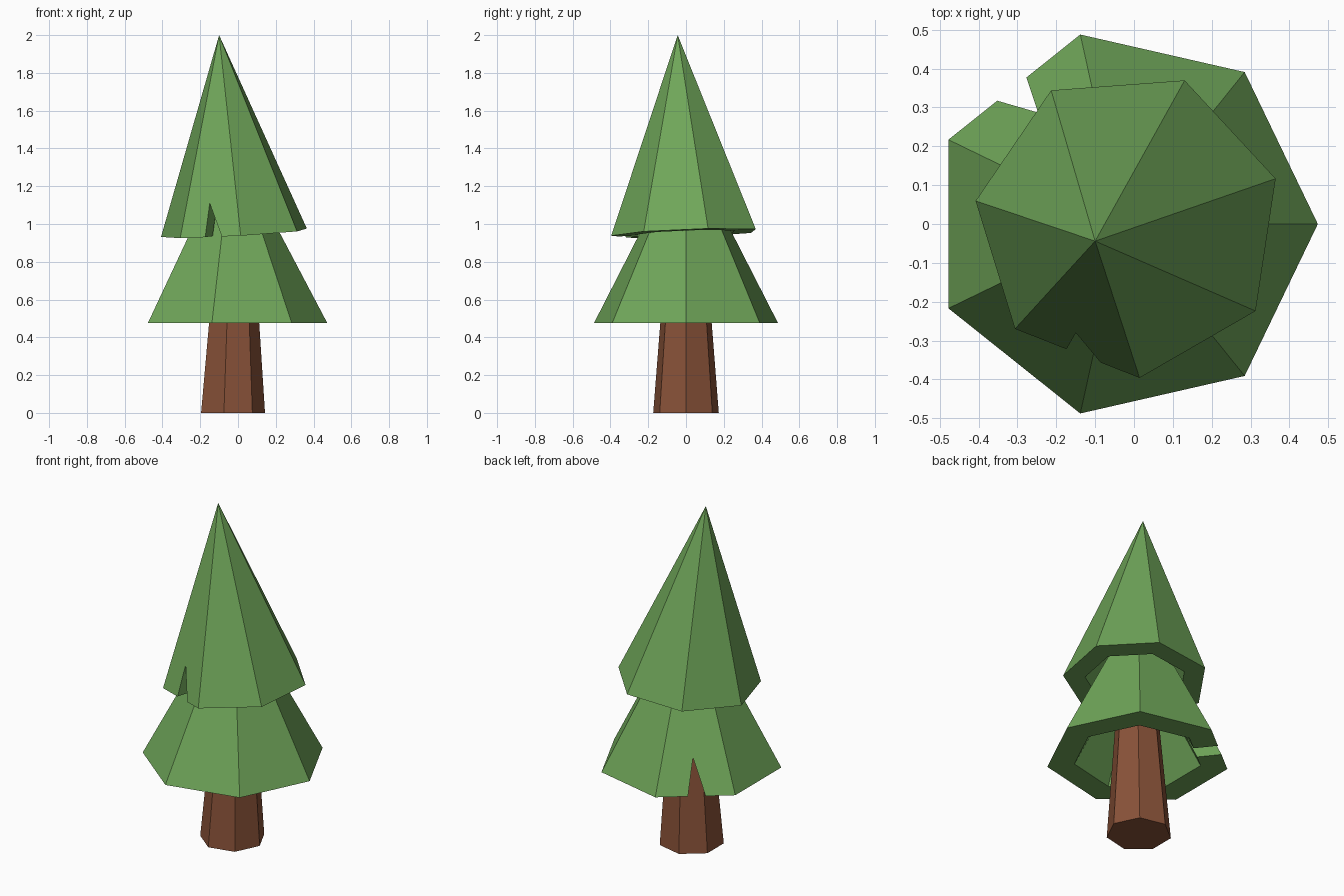
import bpy, bmesh
from math import sin, cos, tau, radians
from mathutils import Vector

if "Cube" in bpy.data.objects:
    bpy.data.objects.remove(bpy.data.objects["Cube"])

SIDES = 7


def material(name, rgb):
    m = bpy.data.materials.new(name)
    m.diffuse_color = (*rgb, 1)
    m.use_nodes = True
    m.node_tree.nodes["Principled BSDF"].inputs["Base Color"].default_value = m.diffuse_color
    return m


def make_object(name, verts, faces, mat=None):
    me = bpy.data.meshes.new(name)
    me.from_pydata(verts, [], faces)
    bm = bmesh.new()
    bm.from_mesh(me)
    bmesh.ops.recalc_face_normals(bm, faces=bm.faces[:])
    bm.to_mesh(me)
    bm.free()
    ob = bpy.data.objects.new(name, me)
    bpy.context.collection.objects.link(ob)
    if mat:
        me.materials.append(mat)
    return ob


def ring(centre, radius, phase=0.0, tilt=(0, 0)):
    """Seven-sided ring lying on a slightly tilted plane."""
    pts = []
    for i in range(SIDES):
        a = phase + tau * i / SIDES
        x, y = radius * cos(a), radius * sin(a)
        pts.append(Vector((x, y, tilt[0] * x + tilt[1] * y)) + Vector(centre))
    return pts


def tier(name, centre, radius, apex, mat, phase=0.0, tilt=(0, 0), hollow=0.7):
    """Hollow pyramid of foliage with a flat rim underneath."""
    c, n = Vector(centre), SIDES
    outer = ring(centre, radius, phase, tilt)
    inner = [c + (p - c) * hollow for p in outer]
    verts = outer + inner + [Vector(apex), c + (Vector(apex) - c) * hollow]
    faces = []
    for i in range(n):
        j = (i + 1) % n
        faces += [(i, j, 2 * n), (n + j, n + i, 2 * n + 1), (j, i, n + i, n + j)]
    return make_object(name, verts, faces, mat)


def cut_notch(ob, left, right, top, outward, depth):
    """Cut a pointed notch through one wall of a tier."""
    top, d = Vector(top), Vector(outward).normalized()
    tri = [top, top + (Vector(left) - top) * 1.2, top + (Vector(right) - top) * 1.2]
    verts = [p + d * 0.25 for p in tri] + [p - d * depth for p in tri]
    cutter = make_object("notch_cutter", verts,
                         [(0, 1, 2), (3, 5, 4), (0, 3, 4, 1), (1, 4, 5, 2), (2, 5, 3, 0)])
    cutter.hide_render = True
    mod = ob.modifiers.new("notch", 'BOOLEAN')
    mod.operation, mod.solver, mod.object = 'DIFFERENCE', 'EXACT', cutter
    bpy.context.view_layer.objects.active = ob
    bpy.ops.object.modifier_apply(modifier=mod.name)
    bpy.data.objects.remove(cutter)


green = material("foliage", (0.16, 0.38, 0.10))
brown = material("bark", (0.25, 0.085, 0.04))

# Tapered trunk, running up inside the foliage
low, high = ring((-0.035, 0, 0), 0.178), ring((-0.02, 0, 0.93), 0.103)
sides = [(i, (i + 1) % SIDES, SIDES + (i + 1) % SIDES, SIDES + i) for i in range(SIDES)]
caps = [tuple(range(SIDES))[::-1], tuple(range(SIDES, 2 * SIDES))]
make_object("trunk", low + high, sides + caps, brown)

# Lower foliage with a notch at the back left
lower = tier("lower_foliage", (-0.027, 0, 0.475), 0.5, (-0.03, 0, 1.43), green)
cut_notch(lower, (-0.275, 0.375, 0.475), (-0.35, 0.315, 0.475), (-0.247, 0.287, 0.665),
          (-0.6235, 0.7818, 0), 0.22)

# Upper foliage, slightly tilted, with a notch at the front
upper = tier("upper_foliage", (-0.015, 0, 0.951), 0.397, (-0.1, -0.044, 2.0), green,
             phase=radians(17.1), tilt=(0.055, 0.037))
cut_notch(upper, (-0.173, -0.32, 0.93), (-0.085, -0.353, 0.935), (-0.149, -0.278, 1.11),
          (-0.366, -0.93, 0), 0.22)
